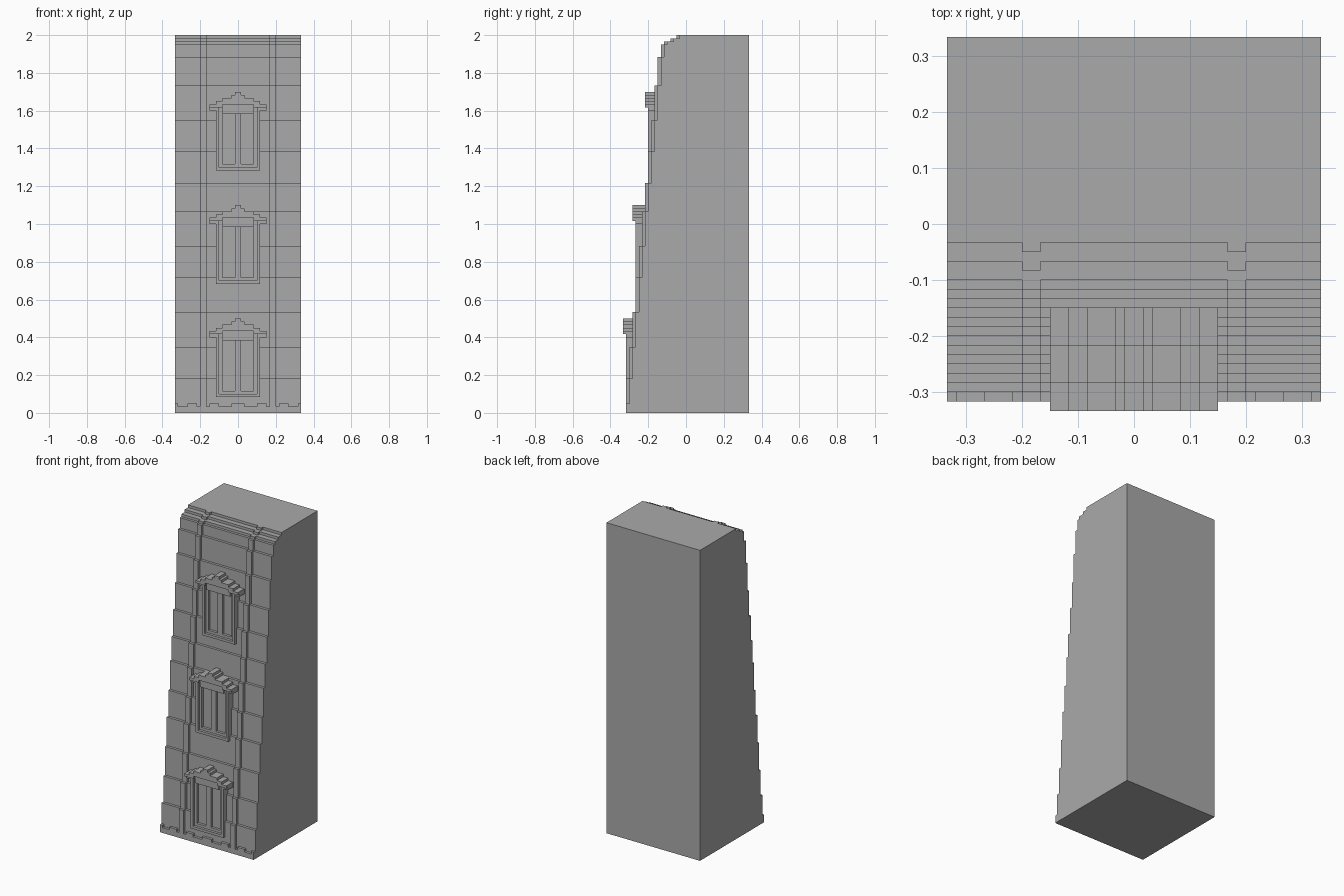
import bpy
import bmesh

if "Cube" in bpy.data.objects:
    bpy.data.objects.remove(bpy.data.objects["Cube"], do_unlink=True)

U = 1 / 60  # block size; every coordinate below counts blocks

stone = bpy.data.materials.new("grey_stone")
stone.use_nodes = True
stone.diffuse_color = (0.4, 0.4, 0.4, 1)
stone.node_tree.nodes["Principled BSDF"].inputs["Base Color"].default_value = (0.4, 0.4, 0.4, 1)


def finish(name, bm):
    bmesh.ops.recalc_face_normals(bm, faces=bm.faces)
    mesh = bpy.data.meshes.new(name)
    bm.to_mesh(mesh)
    bm.free()
    mesh.materials.append(stone)
    obj = bpy.data.objects.new(name, mesh)
    bpy.context.collection.objects.link(obj)
    return obj


def add_box(bm, x, y, z):
    verts = bmesh.ops.create_cube(bm, size=1)["verts"]
    for v in verts:
        for i, (lo, hi) in enumerate((x, y, z)):
            v.co[i] = ((lo + hi) / 2 + v.co[i] * (hi - lo)) * U


def boxes(name, parts):
    bm = bmesh.new()
    for part in parts:
        add_box(bm, *part)
    return finish(name, bm)


def stepped(name, x0, x1, steps, back):
    """Extrude a stepped side profile between x0 and x1."""
    outline = [(back, 0)]
    low = 0
    for top, front in steps:
        outline += [(front, low), (front, top)]
        low = top
    outline.append((back, low))
    bm = bmesh.new()
    face = bm.faces.new([bm.verts.new((x0 * U, y * U, z * U)) for y, z in outline])
    moved = bmesh.ops.extrude_face_region(bm, geom=[face])["geom"]
    for v in moved:
        if isinstance(v, bmesh.types.BMVert):
            v.co.x = x1 * U
    return finish(name, bm)


# Receding courses (top height, front position), then the cornice
tops = [11, 21, 32, 43, 53, 64, 73, 83, 93, 104, 113, 117]
courses = [(top, i - 18) for i, top in enumerate(tops)]
courses += [(118, -6), (119, -4), (120, -2)]
wall = stepped("tower_wall", -20, 20, courses, 20)

# Projecting vertical ribs
rib_steps = [(top, front - 1) for top, front in courses]
for side, x in (("right", -12), ("left", 10)):
    stepped(side + "_rib", x, x + 2, rib_steps, 0)

# Plinth with a toothed upper edge
boxes("plinth", [((-20, 20), (-19, -10), (0, 2))])
teeth = [(-2, 2)]
for a, b in ((6, 9), (13, 16), (19, 20)):
    teeth += [(a, b), (-b, -a)]
boxes("plinth_teeth", [(t, (-19, -10), (2, 3)) for t in teeth])


def both(x0, x1, y, z):
    return [((x0, x1), y, z), ((-x1, -x0), y, z)]


def window(label, z, f):
    """Window with its sill at z and its frame front at f."""
    back = f + 6
    outer = (f, back)
    inner = (f + 1, back)
    # Outer frame and lintel
    frame = both(6, 7, outer, (z, z + 21))
    frame.append(((-6, 6), outer, (z, z + 1)))
    frame.append(((-6, 6), outer, (z + 20, z + 21)))
    boxes(label + "_window_frame", frame)
    boxes(label + "_window_lintel", [((-5, 5), outer, (z + 18, z + 20))])
    # Inner frame, central post and recessed panes
    sash = both(5, 6, inner, (z + 1, z + 20))
    sash.append(((-5, 5), inner, (z + 1, z + 2)))
    sash.append(((-1, 1), inner, (z + 2, z + 18)))
    boxes(label + "_window_sash", sash)
    boxes(label + "_window_panes", [((-5, 5), (f + 2, back), (z + 2, z + 18))])
    # Stepped gable hood on small end brackets
    hood = both(7, 9, (f - 1, back), (z + 20, z + 21))
    hood += both(7, 9, outer, (z + 19, z + 20))
    hood += both(5, 7, (f - 1, back), (z + 20, z + 22))
    for half, top in ((5, 23), (2, 24), (1, 25)):
        hood.append(((-half, half), (f - 1, back), (z + 21, z + top)))
    boxes(label + "_window_hood", hood)
    # Opening cut into the wall
    cutter = boxes(label + "_opening_cutter", [((-5, 5), (f - 2, f + 2), (z + 2, z + 18))])
    cutter.hide_render = True
    cutter.hide_viewport = True
    cutter.display_type = 'WIRE'
    cut = wall.modifiers.new(label + "_opening", 'BOOLEAN')
    cut.operation = 'DIFFERENCE'
    cut.solver = 'EXACT'
    cut.object = cutter


for label, z, f in (("lower", 5, -19), ("middle", 41, -16), ("upper", 77, -12)):
    window(label, z, f)
